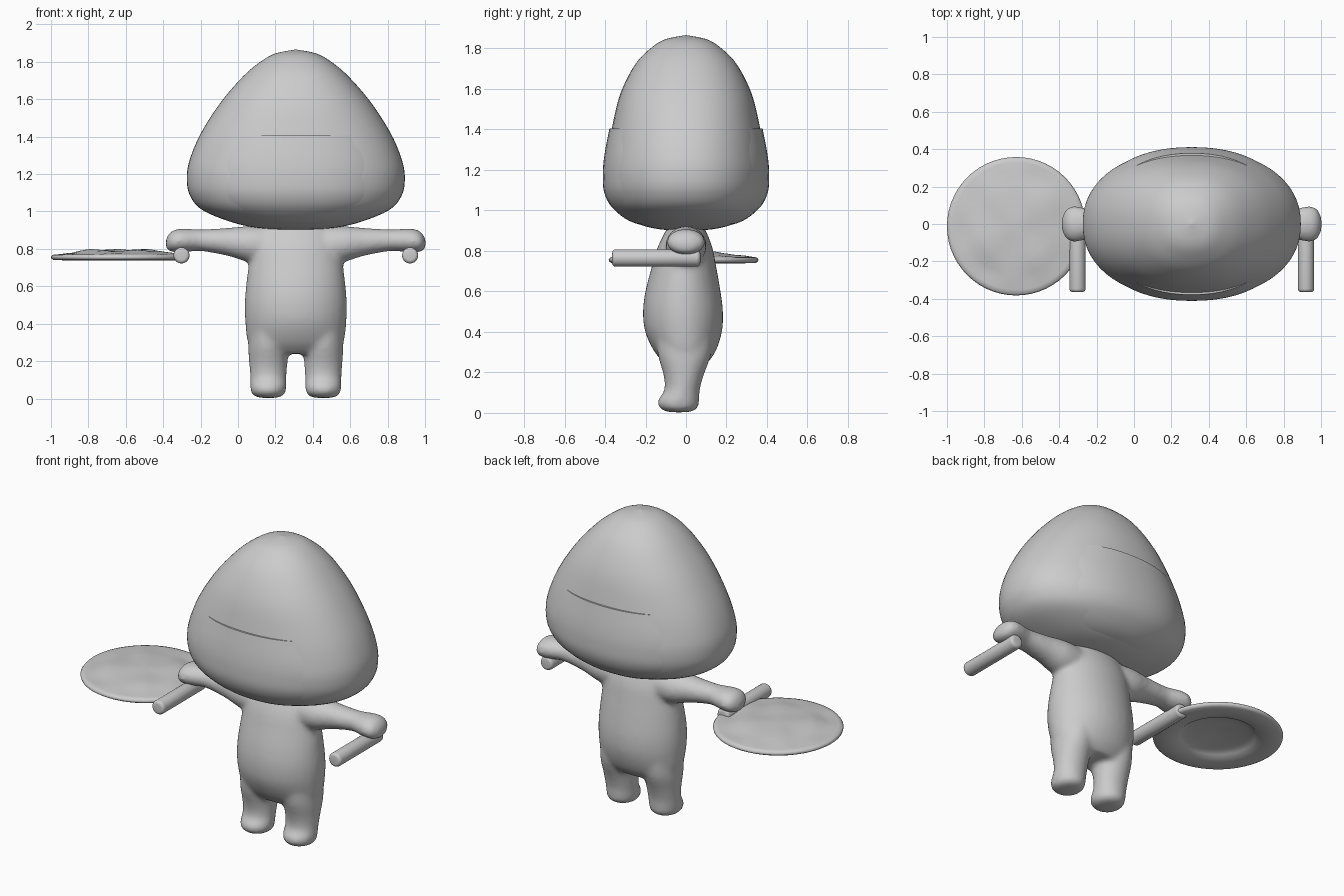
import bpy, bmesh, math
from mathutils import Vector

if "Cube" in bpy.data.objects:
    bpy.data.objects.remove(bpy.data.objects["Cube"])

MID = 0.309  # the figure stands off centre, beside the plate

clay = bpy.data.materials.new("plain grey")
clay.use_nodes = True
GREY = (0.6, 0.6, 0.6, 1)
clay.diffuse_color = GREY
clay.node_tree.nodes["Principled BSDF"].inputs["Base Color"].default_value = GREY


def smooth_rows(rows, steps=5):
    """Catmull-Rom interpolation of the ring rows."""
    out = []
    pts = [Vector(r) for r in rows]
    for i in range(len(pts) - 1):
        p0, p1, p2 = pts[max(i - 1, 0)], pts[i], pts[i + 1]
        p3 = pts[min(i + 2, len(pts) - 1)]
        for k in range(steps):
            t = k / steps
            out.append(p1 + (p2 - p0) * (t / 2)
                       + (2 * p0 - 5 * p1 + 4 * p2 - p3) * (t * t / 2)
                       + (3 * p1 - p0 - 3 * p2 + p3) * (t ** 3 / 2))
    return out + [pts[-1]]


def loft(bm, rows, axis="z", seg=32, power=2.0):
    """Skin superelliptical rings (x, y, z, radius a, radius b), capped."""
    rings = []
    for x, y, z, a, b in smooth_rows(rows):
        ring = []
        for k in range(seg):
            t = math.tau * k / seg
            c, s = (math.copysign(abs(f) ** (2 / power), f)
                    for f in (math.cos(t), math.sin(t)))
            c, s = max(a, 0.002) * c, max(b, 0.002) * s
            off = (c, s, 0) if axis == "z" else (0, c, s)
            ring.append(bm.verts.new((x + off[0], y + off[1], z + off[2])))
        rings.append(ring)
    for r, q in zip(rings, rings[1:]):
        for k in range(seg):
            j = (k + 1) % seg
            bm.faces.new((r[k], r[j], q[j], q[k]))
    bm.faces.new(rings[0])
    bm.faces.new(rings[-1])


def finish(name, bm, angle=50):
    bmesh.ops.recalc_face_normals(bm, faces=bm.faces)
    mesh = bpy.data.meshes.new(name)
    bm.to_mesh(mesh)
    bm.free()
    ob = bpy.data.objects.new(name, mesh)
    bpy.context.collection.objects.link(ob)
    mesh.materials.append(clay)
    bpy.ops.object.select_all(action="DESELECT")
    ob.select_set(True)
    bpy.context.view_layer.objects.active = ob
    bpy.ops.object.shade_smooth_by_angle(angle=math.radians(angle))
    return ob


# Body: torso, legs with feet and arms with hands, fused into one soft skin
bm = bmesh.new()
loft(bm, [(MID, 0, 0.24, 0.19, 0.10), (MID, -0.005, 0.30, 0.255, 0.15),
          (MID, -0.012, 0.40, 0.270, 0.190), (MID, -0.015, 0.50, 0.274, 0.198),
          (MID, -0.015, 0.60, 0.267, 0.186), (MID, -0.01, 0.72, 0.252, 0.16),
          (MID, -0.005, 0.82, 0.235, 0.135), (MID, 0, 0.92, 0.19, 0.09)])
for s in (-1, 1):
    lx = MID + s * 0.147
    loft(bm, [(lx, -0.035, 0.003, 0.05, 0.055), (lx, -0.036, 0.022, 0.088, 0.094),
              (lx, -0.038, 0.06, 0.097, 0.104), (lx, -0.02, 0.11, 0.097, 0.088),
              (lx, -0.012, 0.18, 0.102, 0.098), (lx, -0.008, 0.28, 0.108, 0.13),
              (lx, -0.008, 0.38, 0.1, 0.14)])
    arm = [(0.10, 0.825, 0.09, 0.09), (0.24, 0.825, 0.102, 0.098),
           (0.36, 0.837, 0.082, 0.076), (0.50, 0.846, 0.07, 0.059),
           (0.56, 0.846, 0.083, 0.061), (0.62, 0.845, 0.097, 0.064),
           (0.668, 0.838, 0.085, 0.055), (0.695, 0.828, 0.035, 0.025)]
    loft(bm, [(MID + s * u, 0, z, a, b) for u, z, a, b in arm], "x")
body = finish("body", bm)
remesh = body.modifiers.new("fuse", "REMESH")
remesh.mode = "VOXEL"
remesh.voxel_size = 0.012
remesh.use_smooth_shade = True
soften = body.modifiers.new("soften", "SMOOTH")
soften.factor = 0.5
soften.iterations = 18

# Head: tall rounded dome, flattened front to back
bm = bmesh.new()
loft(bm, [(MID, 0, z, a, b) for z, a, b in (
    (0.90, 0.0, 0.0), (0.907, 0.16, 0.13), (0.936, 0.32, 0.24), (1.005, 0.495, 0.345),
    (1.085, 0.566, 0.388), (1.18, 0.583, 0.399), (1.28, 0.566, 0.388),
    (1.417, 0.508, 0.364), (1.58, 0.404, 0.323), (1.72, 0.284, 0.252),
    (1.80, 0.190, 0.176), (1.845, 0.108, 0.103), (1.866, 0.0, 0.0))],
    seg=64, power=2.2)
finish("head", bm)

# Lower shell: slightly thicker front and back of the head, with a small ledge
bm = bmesh.new()
loft(bm, [(MID, 0, z, a, b) for z, a, b in (
    (0.905, 0.05, 0.06), (0.936, 0.29, 0.25), (1.005, 0.46, 0.356),
    (1.085, 0.535, 0.403), (1.18, 0.552, 0.411), (1.28, 0.536, 0.402),
    (1.405, 0.482, 0.378))], seg=64, power=2.2)
finish("face_shell", bm)

# Handles gripped in both hands, with rounded edges at the ends
for s, side in ((-1, "right"), (1, "left")):
    bm = bmesh.new()
    bmesh.ops.create_cone(bm, cap_ends=True, segments=24, radius1=0.043,
                          radius2=0.043, depth=0.435)
    ends = [e for e in bm.edges if abs(e.verts[0].co.z - e.verts[1].co.z) < 0.01]
    bmesh.ops.bevel(bm, geom=ends, offset=0.018, segments=4, affect="EDGES", profile=0.5)
    for v in bm.verts:
        x, y, z = v.co
        v.co = (MID + s * 0.611 + x, z - 0.147, 0.765 + y)
    finish(side + "_handle", bm)

# Plate: turned profile with a raised lumpy middle and a hollow underside
profile = [(0.0, 0.775), (0.06, 0.774), (0.12, 0.771), (0.18, 0.766), (0.215, 0.755),
           (0.23, 0.742), (0.30, 0.739), (0.355, 0.740), (0.368, 0.748), (0.370, 0.757),
           (0.362, 0.768), (0.34, 0.771), (0.30, 0.773), (0.26, 0.779), (0.22, 0.787),
           (0.18, 0.793), (0.12, 0.794), (0.06, 0.793), (0.0, 0.793)]
bm = bmesh.new()
verts = [bm.verts.new((r, 0, z)) for r, z in profile]
edges = [bm.edges.new(pair) for pair in zip(verts, verts[1:])]
bmesh.ops.spin(bm, geom=verts + edges, cent=(0, 0, 0), axis=(0, 0, 1),
               angle=math.tau, steps=56)
bmesh.ops.remove_doubles(bm, verts=bm.verts, dist=0.0005)
for v in bm.verts:
    x, y, z = v.co
    if z > 0.7725:
        v.co.z += 0.006 * math.sin(21 * x + 2) * math.cos(19 * y + 8 * x)
    v.co.x -= 0.63
    v.co.y -= 0.012
finish("plate", bm)
